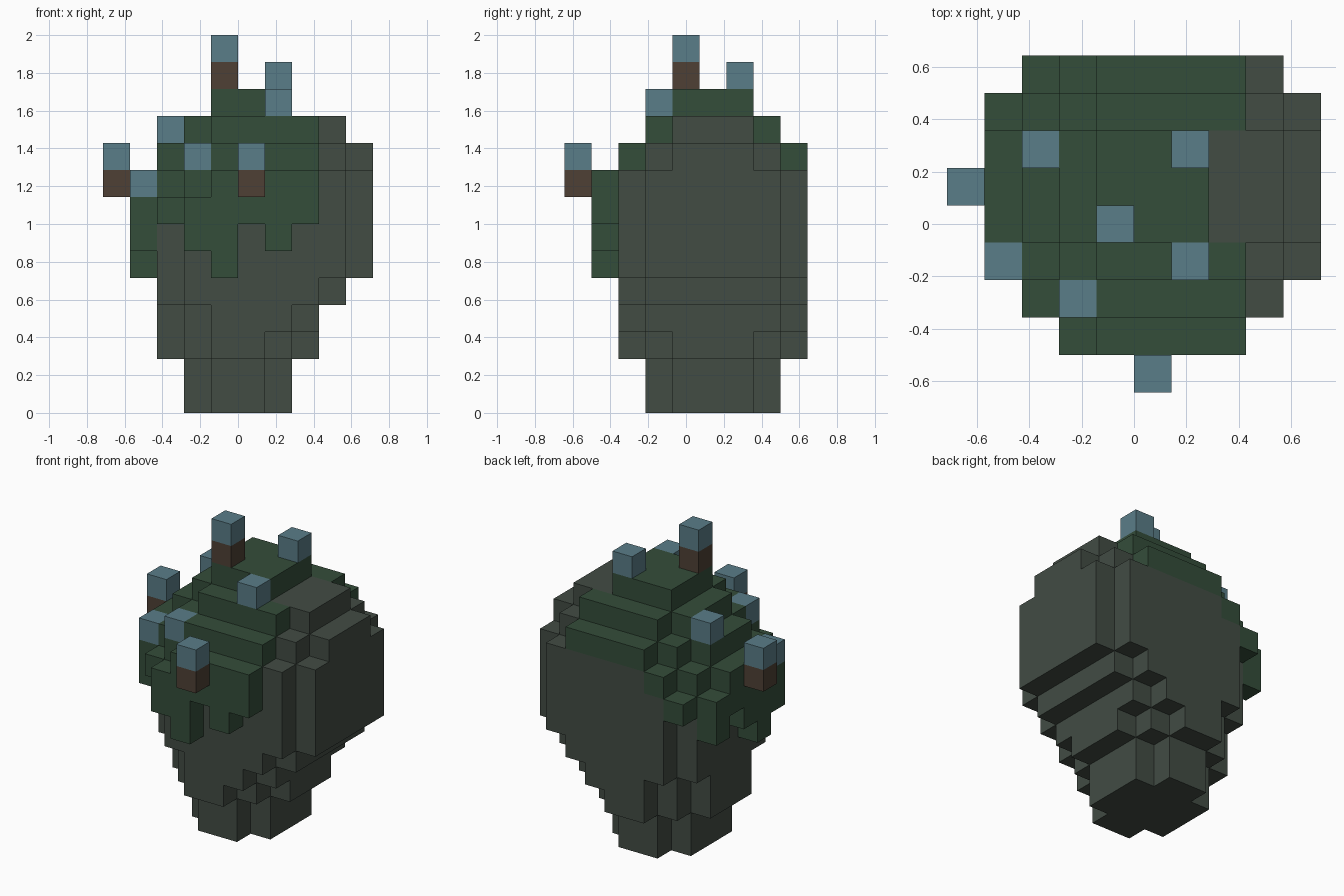
import bpy, bmesh

if "Cube" in bpy.data.objects:
    bpy.data.objects.remove(bpy.data.objects["Cube"], do_unlink=True)

U = 1 / 7  # edge of one block


def material(name, rgb):
    m = bpy.data.materials.new(name)
    m.use_nodes = True
    m.diffuse_color = (*rgb, 1)
    bsdf = next(n for n in m.node_tree.nodes if n.type == 'BSDF_PRINCIPLED')
    bsdf.inputs["Base Color"].default_value = (*rgb, 1)
    bsdf.inputs["Roughness"].default_value = 0.9
    return m


def cells(*boxes):
    """Unit blocks filling boxes given as x0, x1, y0, y1, z0, z1."""
    return {(x, y, z) for x0, x1, y0, y1, z0, z1 in boxes
            for x in range(x0, x1) for y in range(y0, y1) for z in range(z0, z1)}


def mirrored(x0, x1, y0, y1, z0, z1):
    """A box and its twin across the middle of the body's depth."""
    return [(x0, x1, y0, y1, z0, z1), (x0, x1, 3 - y1, 3 - y0, z0, z1)]


# Stone body: stepped layers that widen upward
stone = cells(
    (-1, 1, -1, 4, 0, 2), (-2, 2, 0, 3, 0, 2),
    (-1, 1, -2, 5, 2, 3), (-2, 2, -1, 4, 2, 3), (-3, 3, 0, 3, 2, 3),
    (-1, 2, -2, 5, 3, 4), (-2, 3, -1, 4, 3, 4), (-3, 3, 0, 3, 3, 4),
    (-2, 3, -2, 5, 4, 5), (-3, 4, -1, 4, 4, 5),
    (-2, 4, -2, 5, 5, 9), (-3, 5, -1, 4, 5, 9),
    (3, 4, -1, 4, 9, 10), (3, 5, 0, 3, 9, 10), (2, 4, 0, 3, 10, 11))

# Moss: stepped crown, corner clumps and hanging drips
moss = cells(
    (-1, 2, 0, 3, 11, 12),
    (-1, 3, -1, 4, 10, 11), (-2, 2, 0, 3, 10, 11),
    (-1, 3, -2, 5, 9, 10), (-2, 3, -1, 4, 9, 10), (-3, 3, 0, 3, 9, 10),
    (-3, -2, -1, 4, 8, 9), (-2, -1, -2, 5, 8, 9),
    *mirrored(-3, -2, 4, 5, 7, 8), *mirrored(-4, -3, 3, 4, 6, 8),
    # side drips
    (-4, -3, 0, 1, 5, 9), (-4, -3, 1, 2, 6, 9), (-4, -3, 2, 3, 7, 9),
    # front drips
    (-2, -1, -3, -2, 6, 8), (-1, 0, -3, -2, 5, 9), (0, 1, -3, -2, 7, 9),
    (1, 2, -3, -2, 6, 9), (2, 3, -3, -2, 7, 9))
moss -= cells((2, 4, 0, 3, 10, 11))
stone -= moss

# Mushrooms: stems carry the tall ones, the rest sit on the moss
stems = {(-1, 0, 12), (0, -4, 8), (-5, 1, 8)}
caps = {(x, y, z + 1) for x, y, z in stems}
caps |= {(1, 2, 12), (1, -1, 11), (-3, 2, 10), (-2, -2, 9), (-4, -1, 8)}

solid = stone | moss | stems | caps
AXES = ((0, 1, 2), (1, 2, 0), (2, 0, 1))


def build(name, part, mat):
    """Skin a set of blocks, keeping only the faces open to the air."""
    bm = bmesh.new()
    made = {}

    def vert(p):
        if p not in made:
            made[p] = bm.verts.new((p[0] * U, (p[1] - 0.5) * U, p[2] * U))
        return made[p]

    for c in sorted(part):
        for a, b, d in AXES:
            for side in (0, 1):
                n = list(c)
                n[a] += 2 * side - 1
                if tuple(n) in solid:
                    continue
                ring = []
                for s, t in ((0, 0), (1, 0), (1, 1), (0, 1)):
                    p = list(c)
                    p[a] += side
                    p[b] += s
                    p[d] += t
                    ring.append(vert(tuple(p)))
                bm.faces.new(ring if side else ring[::-1])
    mesh = bpy.data.meshes.new(name)
    bm.to_mesh(mesh)
    bm.free()
    mesh.materials.append(mat)
    ob = bpy.data.objects.new(name, mesh)
    bpy.context.collection.objects.link(ob)


build("stone_body", stone, material("grey stone", (0.0545, 0.0723, 0.0578)))
build("moss_cover", moss, material("dark green moss", (0.0343, 0.0742, 0.0423)))
build("mushroom_stems", stems, material("brown stem", (0.0762, 0.0513, 0.0356)))
build("mushroom_caps", caps, material("blue cap", (0.1022, 0.2051, 0.2462)))
